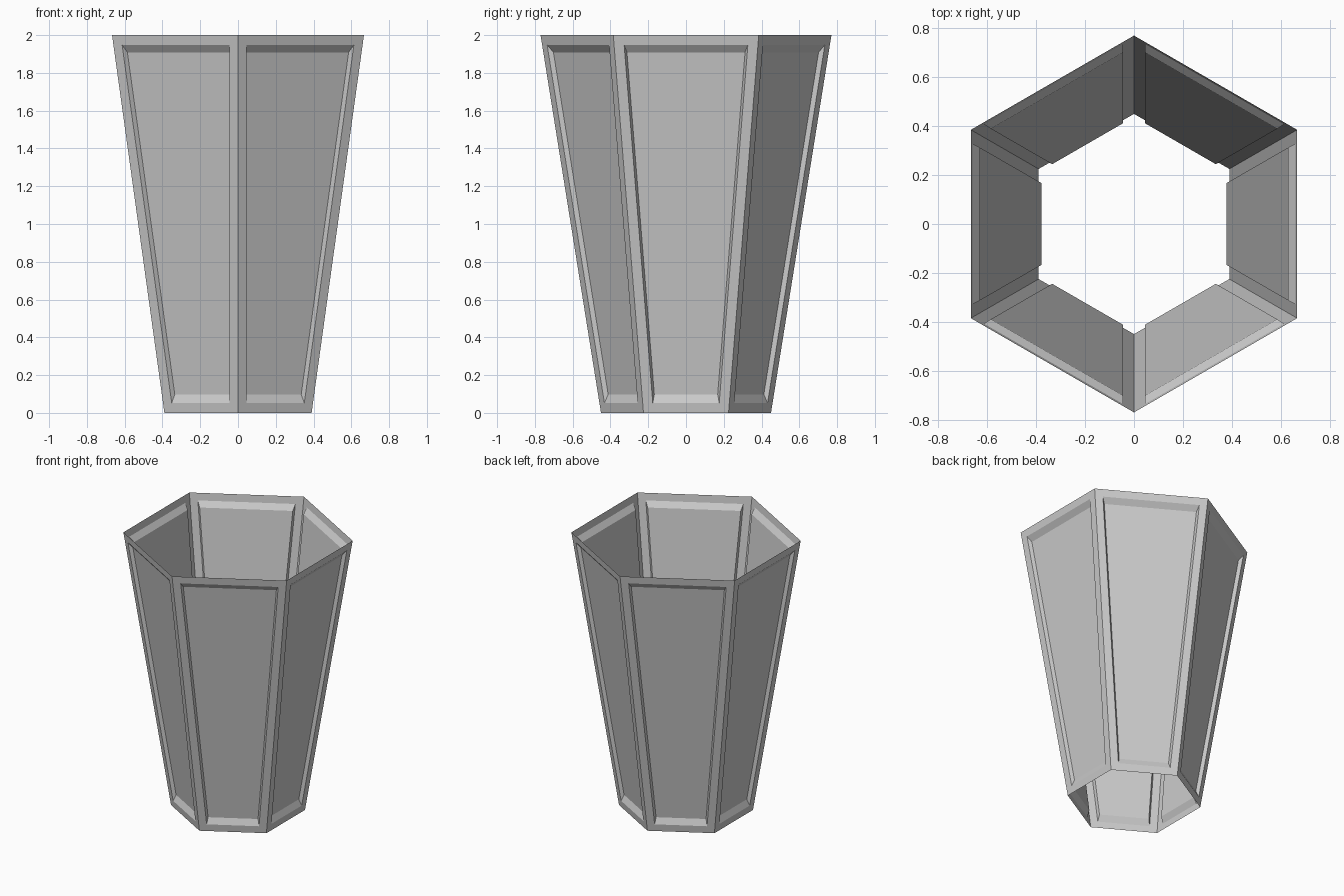
import bpy, bmesh
from math import cos, sin, pi

if "Cube" in bpy.data.objects:
    bpy.data.objects.remove(bpy.data.objects["Cube"])

R_BOTTOM, R_TOP, HEIGHT = 0.45, 0.77, 2.0
bm = bmesh.new()

# Open tapered hexagonal wall, corners on the y axis
def ring(radius, z):
    return [bm.verts.new((radius * cos(pi / 2 + k * pi / 3),
                          radius * sin(pi / 2 + k * pi / 3), z)) for k in range(6)]

low, high = ring(R_BOTTOM, 0), ring(R_TOP, HEIGHT)
panels = [bm.faces.new((low[k], low[(k + 1) % 6], high[(k + 1) % 6], high[k]))
          for k in range(6)]
bm.normal_update()

# Frame border around each panel
bmesh.ops.inset_individual(bm, faces=panels, thickness=0.053, use_even_offset=True)

# Bevelled recess: second loop shrunk towards the panel centre and pushed inward
bmesh.ops.inset_individual(bm, faces=panels, thickness=0.001, use_even_offset=True)
bm.normal_update()
for f in panels:
    centre = f.calc_center_median()
    normal = f.normal.copy()
    for v in f.verts:
        v.co = centre + (v.co - centre) * 0.957 - normal * 0.024

mesh = bpy.data.meshes.new("hexagonal_planter")
bm.to_mesh(mesh)
bm.free()
bpy.context.collection.objects.link(bpy.data.objects.new("hexagonal_planter", mesh))
